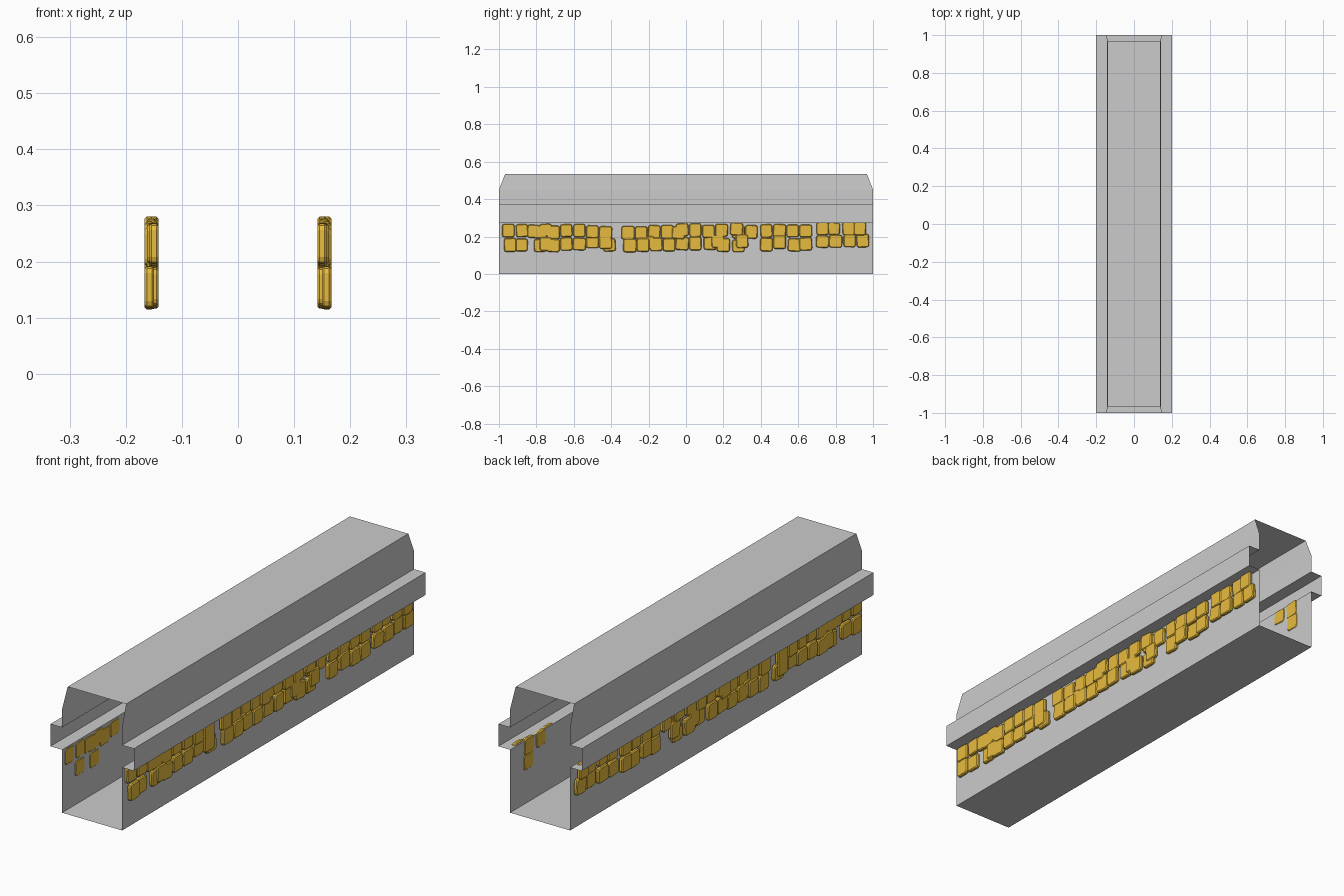
import bpy, bmesh, random
from mathutils import Matrix, Vector

if "Cube" in bpy.data.objects:
    bpy.data.objects.remove(bpy.data.objects["Cube"])

random.seed(4)


def finish(bm, name, mat=None):
    me = bpy.data.meshes.new(name)
    bm.to_mesh(me)
    bm.free()
    ob = bpy.data.objects.new(name, me)
    bpy.context.collection.objects.link(ob)
    if mat:
        me.materials.append(mat)
    return ob


# Open-ended wall shell: half profile as (x, z, half length), mirrored into a loop
half = [(0.144, 0, 1), (0.144, 0.273, 1), (0.2, 0.273, 1), (0.2, 0.37, 1),
        (0.144, 0.37, 1), (0.144, 0.45, 1), (0.14, 0.535, 0.967)]
loop = half + [(-x, z, l) for x, z, l in reversed(half)]
bm = bmesh.new()
front = [bm.verts.new((x, -l, z)) for x, z, l in loop]
back = [bm.verts.new((x, l, z)) for x, z, l in loop]
n = len(loop)
for i in range(n):
    j = (i + 1) % n
    bm.faces.new((front[i], front[j], back[j], back[i]))
bmesh.ops.recalc_face_normals(bm, faces=bm.faces)
finish(bm, "wall_shell")

# Rows of exposed bricks: (y, z) centres
upper = [(-.95, .232), (-.877, .232), (-.815, .228), (-.78, .225), (-.71, .222),
         (-.64, .232), (-.57, .232), (-.5, .226), (-.43, .222), (-.31, .22),
         (-.24, .22), (-.17, .225), (-.1, .225), (-.02, .236), (.05, .234),
         (.12, .228), (.19, .234), (.28, .225), (.35, .225), (.43, .23),
         (.5, .23), (.57, .23), (.64, .23), (.73, .242), (.79, .242),
         (.87, .243), (.93, .243), (-.75, .235), (-.04, .22), (.27, .24)]
lower = [(-.94, .155), (-.88, .155), (-.78, .152), (-.71, .152), (-.64, .16),
         (-.57, .16), (-.5, .175), (-.43, .17), (-.41, .155), (-.3, .152),
         (-.23, .155), (-.16, .158), (-.09, .155), (-.02, .163), (.05, .163),
         (.13, .165), (.2, .155), (.28, .15), (.3, .175), (.43, .157),
         (.5, .17), (.58, .155), (.64, .16), (.73, .173), (.8, .175),
         (.875, .178), (.945, .178), (-.2, .168), (.17, .175), (-.75, .16)]


# One soft-edged brick
def brick(bm, x, y, z, size, tilt):
    part = bmesh.new()
    bmesh.ops.create_cube(part, size=1)
    bmesh.ops.scale(part, vec=size, verts=part.verts)
    along = [e for e in part.edges
             if abs((e.verts[0].co - e.verts[1].co).normalized().x) > 0.9]
    bmesh.ops.bevel(part, geom=along, offset=0.012, segments=2, profile=0.5,
                    affect='EDGES')
    rim = [e for e in part.edges
           if abs((e.verts[0].co - e.verts[1].co).normalized().x) < 0.1]
    bmesh.ops.bevel(part, geom=rim, offset=0.004, segments=1, affect='EDGES')
    m = Matrix.Translation((x, y, z)) @ Matrix.Rotation(tilt, 4, 'X')
    bmesh.ops.transform(part, matrix=m, verts=part.verts)
    tmp = bpy.data.meshes.new("tmp")
    part.to_mesh(tmp)
    part.free()
    bm.from_mesh(tmp)
    bpy.data.meshes.remove(tmp)


orange = bpy.data.materials.new("brick_orange")
orange.diffuse_color = (0.8, 0.5, 0.05, 1)
orange.use_nodes = True
orange.node_tree.nodes["Principled BSDF"].inputs["Base Color"].default_value = orange.diffuse_color

# Same brick layout mirrored on both sides
bm = bmesh.new()
for y, z in upper + lower:
    x = random.choice((0.15, 0.154, 0.158))
    size = Vector((0.017, random.uniform(.064, .072), random.uniform(.066, .074)))
    tilt = random.uniform(-.06, .06)
    for s in (-1, 1):
        brick(bm, s * x, y, z, size, tilt)
finish(bm, "bricks", orange)
